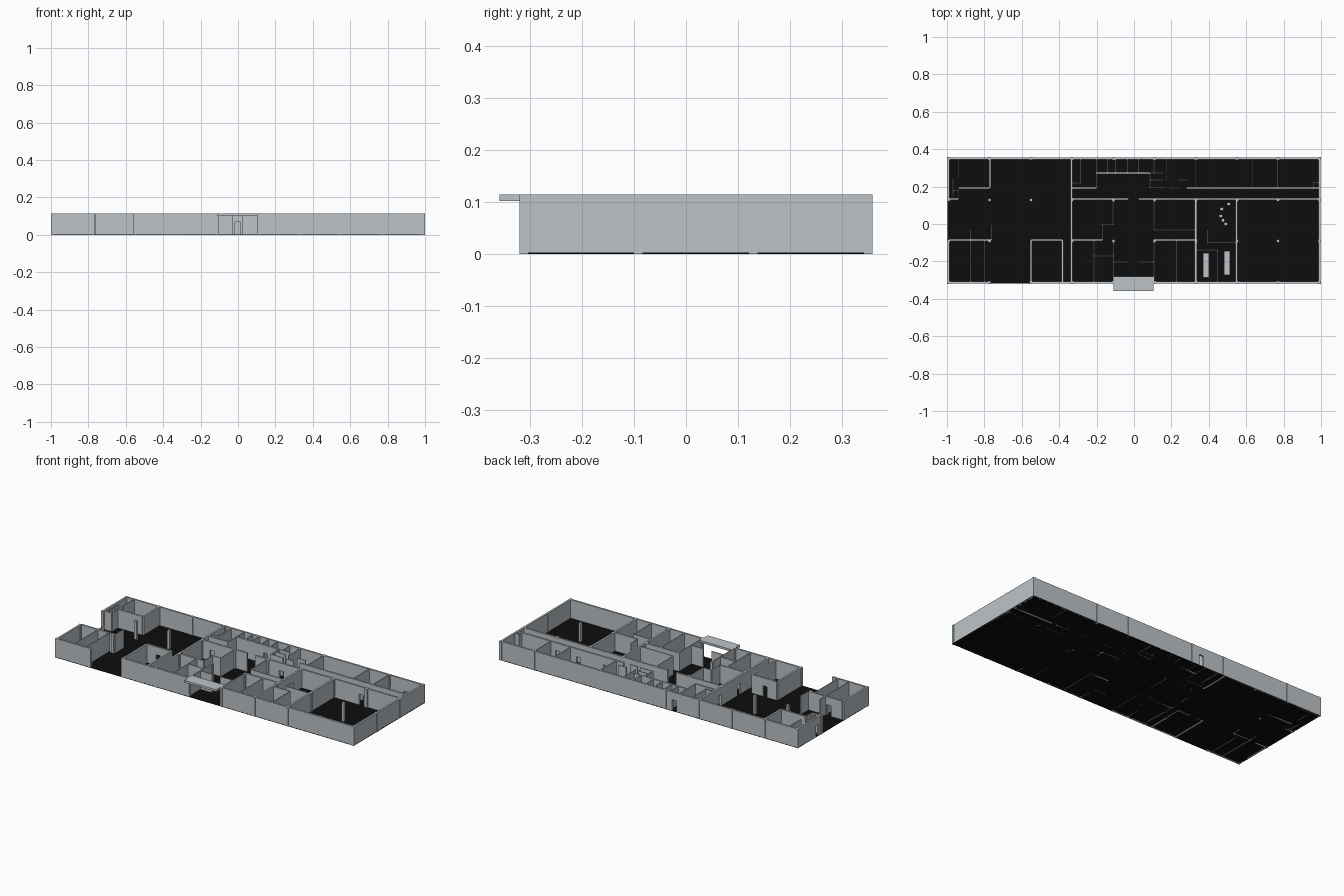
import bpy, bmesh

H, DOOR_H, DOOR_W = 0.115, 0.068, 0.028
THICK, THIN = 0.011, 0.005


def material(name, col):
    m = bpy.data.materials.new(name)
    m.diffuse_color = (*col, 1)
    return m


GREY = material("light_grey", (0.51, 0.55, 0.58))
BLACK = material("black_floor", (0.004, 0.004, 0.004))


def boxes(name, items, mat):
    """One object made of axis-aligned boxes (x0, x1, y0, y1, z0, z1)."""
    bm = bmesh.new()
    for x0, x1, y0, y1, z0, z1 in items:
        r = bmesh.ops.create_cube(bm, size=1)
        for v in r["verts"]:
            v.co = (x1 if v.co.x > 0 else x0, y1 if v.co.y > 0 else y0, z1 if v.co.z > 0 else z0)
    me = bpy.data.meshes.new(name)
    bm.to_mesh(me)
    bm.free()
    me.materials.append(mat)
    ob = bpy.data.objects.new(name, me)
    bpy.context.collection.objects.link(ob)
    return ob


def run(axis, at, a, b, t, doors=()):
    """Wall along x or y from a to b, with door openings centred on doors."""
    def box(p, q, z0):
        if axis == "x":
            return (p, q, at - t / 2, at + t / 2, z0, H)
        return (at - t / 2, at + t / 2, p, q, z0, H)
    out, p = [], a
    for d in sorted(doors):
        out += [box(p, d - DOOR_W / 2, 0), box(d - DOOR_W / 2, d + DOOR_W / 2, DOOR_H)]
        p = d + DOOR_W / 2
    return out + [box(p, b, 0)]


# floor slab
boxes("floor", [(-0.998, 0.998, -0.318, 0.356, 0, 0.003)], BLACK)

# columns on a regular grid
gx = [-0.992 + 0.2204 * i for i in range(10)]
gy = [-0.312, -0.0915, 0.129, 0.350]
C = 0.008
boxes("columns", [(x - C, x + C, y - C, y + C, 0, H) for x in gx for y in gy
                  if not (abs(x + 0.55) < 0.02 and -0.2 < y < 0)], GREY)

# outer walls: vehicle opening at front left, open bay on the left end
F, B, L, R = gy[0], gy[3], gx[0], gx[9]
W = []
W += run("x", F, L, gx[1], THICK) + run("x", F, gx[2], gx[4], THICK) + run("x", F, gx[5], R, THICK)
W += run("x", B, L, R, THICK, [-0.17])
W += run("y", R, F, B, THICK)
W += run("y", L, F, gy[1], THICK) + run("y", L, gy[2], B, THICK, [0.17])
boxes("outer_walls", W, GREY)

# main inner walls
W = []
for at, a, b, doors in [
    (0.134, -0.99, -0.937, ()), (0.193, -0.937, -0.773, ()),
    (0.193, -0.335, -0.2, ()), (0.273, -0.2, 0.083, (-0.003,)),
    (0.193, 0.28, 0.99, (0.4, 0.58, 0.72)),
    (0.134, -0.335, -0.03, (-0.265,)), (0.134, 0.025, 0.99, (0.2, 0.735)),
    (-0.085, -0.99, -0.762, (-0.9,)), (-0.085, -0.55, -0.383, (-0.473,)),
    (-0.085, -0.335, -0.168, ()), (-0.085, 0.107, 0.33, ()),
]:
    W += run("x", at, a, b, THICK, doors)
for at, a, b, doors in [
    (-0.771, 0.193, 0.35, ()), (-0.335, F, B, (-0.02, 0.163)),
    (-0.55, F, -0.085, ()), (-0.383, F, -0.085, ()),
    (0.33, F, 0.134, ()), (0.549, F, 0.134, ()),
]:
    W += run("y", at, a, b, THICK, doors)
boxes("inner_walls", W, GREY)

# thin partitions
W = []
for at, a, b in [
    (0.179, -0.97, -0.937), (0.219, -0.335, -0.283), (0.273, 0.083, 0.155),
    (0.236, 0.083, 0.155), (0.195, 0.083, 0.168), (0.193, 0.188, 0.238),
    (0.236, 0.233, 0.287), (0.222, 0.96, 0.99), (-0.032, 0.107, 0.33),
    (-0.099, 0.393, 0.549), (-0.139, 0.33, 0.447), (-0.003, -0.168, -0.113),
    (-0.17, -0.215, -0.11), (-0.203, -0.11, -0.03), (-0.203, 0.025, 0.107),
]:
    W += run("x", at, a, b, THIN)
for at, a, b in [
    (-0.937, 0.24, B), (-0.967, 0.145, 0.24), (-0.937, 0.134, 0.193),
    (-0.286, 0.219, B), (-0.2, 0.193, B), (-0.142, 0.273, B), (-0.098, 0.273, B),
    (-0.035, 0.273, B), (0.024, 0.273, B), (0.085, 0.195, 0.273), (0.107, 0.273, B),
    (0.175, 0.23, B), (0.33, 0.193, B), (0.635, 0.193, B), (0.768, 0.193, B),
    (0.96, 0.193, 0.222), (0.107, -0.032, 0.134), (0.393, -0.099, -0.032),
    (0.447, F, -0.139), (0.107, F, -0.085), (0.228, F, -0.085),
    (-0.113, -0.003, 0.134), (-0.168, -0.085, -0.003), (-0.11, F, -0.085),
    (-0.215, F, -0.085), (-0.762, -0.085, -0.005),
    (-0.875, F, -0.03), (-0.8, F, -0.085),
]:
    W += run("y", at, a, b, THIN)
boxes("partitions", W, GREY)

# entrance canopy
boxes("canopy", [(-0.11, 0.105, -0.358, -0.28, 0.102, H)], GREY)

# tables and seats
boxes("tables", [(0.368, 0.4, -0.285, -0.155, 0, 0.03), (0.48, 0.513, -0.272, -0.145, 0, 0.03)], GREY)
S = 0.009
boxes("seats", [(x - S, x + S, y - S, y + S, 0, 0.025) for x, y in
                [(0.506, 0.107), (0.47, 0.08), (0.464, 0.043), (0.476, 0.021), (0.49, 0.0)]], GREY)
